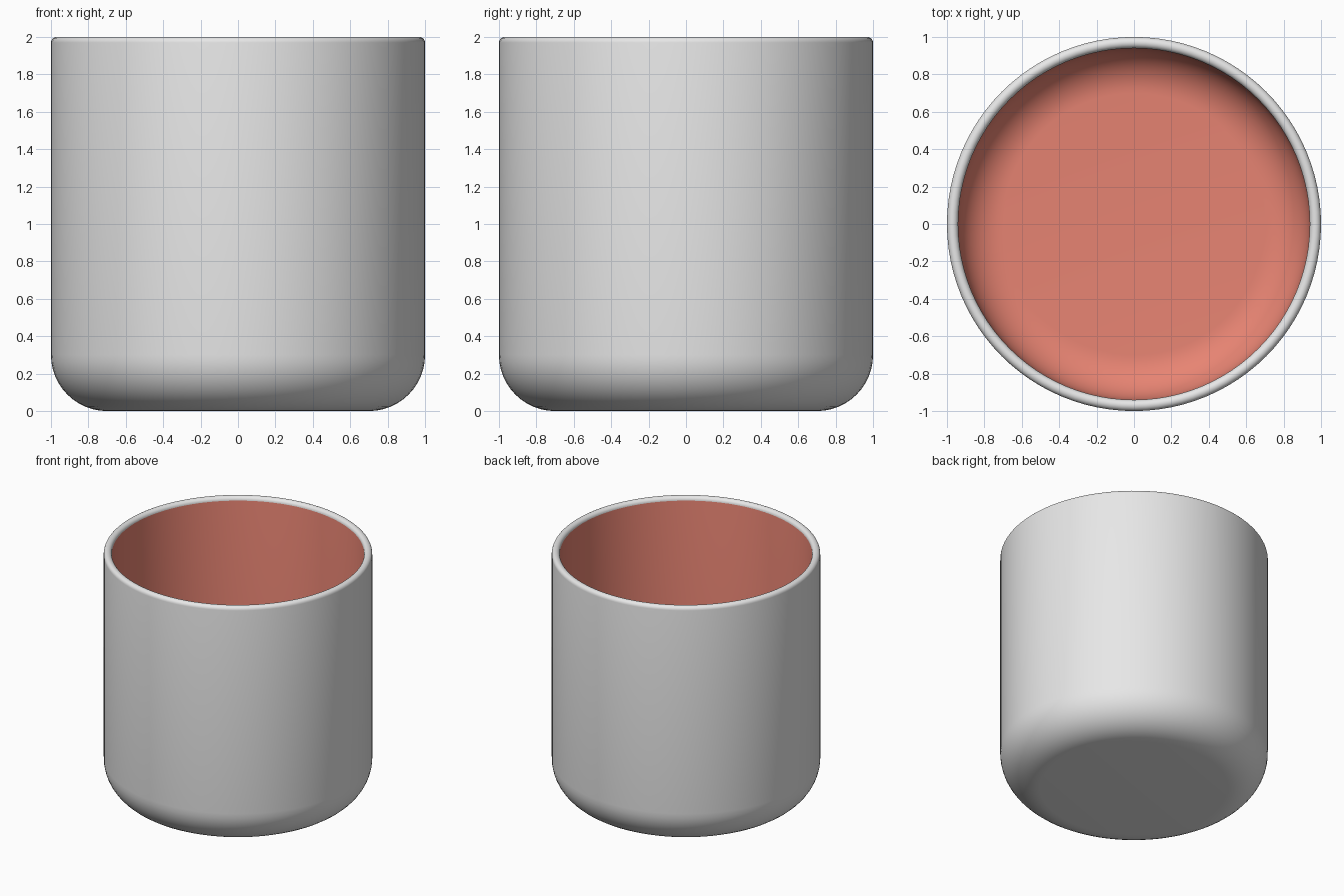
import bpy
import bmesh
from math import cos, sin, pi

cube = bpy.data.objects.get("Cube")
if cube:
    bpy.data.objects.remove(cube, do_unlink=True)

SEGMENTS = 96
HEIGHT = 2.0
RADIUS = 1.0
WALL = 0.06
FILLET = 0.3


def make_material(name, rgb):
    mat = bpy.data.materials.new(name)
    mat.use_nodes = True
    color = (*rgb, 1.0)
    mat.diffuse_color = color
    mat.node_tree.nodes["Principled BSDF"].inputs["Base Color"].default_value = color
    return mat


def arc(cx, cz, r, start, end, steps):
    """Points (radius, height) along a circular arc."""
    angles = [start + (end - start) * i / steps for i in range(steps + 1)]
    return [(cx + r * cos(a), cz + r * sin(a)) for a in angles]


def lathe(name, profile, colors, inside):
    """Spin a profile about z, capping on-axis ends; inside(i) picks the second colour."""
    bm = bmesh.new()
    rings = []
    for r, z in profile:
        if r == 0:
            rings.append([bm.verts.new((0, 0, z))] * SEGMENTS)
        else:
            rings.append([bm.verts.new((r * cos(2 * pi * k / SEGMENTS),
                                        r * sin(2 * pi * k / SEGMENTS), z))
                          for k in range(SEGMENTS)])
    for i, (a, b) in enumerate(zip(rings, rings[1:])):
        for k in range(SEGMENTS):
            n = (k + 1) % SEGMENTS
            corners = list(dict.fromkeys([a[k], a[n], b[n], b[k]]))
            face = bm.faces.new(corners)
            face.material_index = int(inside(i))
    bmesh.ops.recalc_face_normals(bm, faces=bm.faces)
    mesh = bpy.data.meshes.new(name)
    bm.to_mesh(mesh)
    bm.free()
    for mat in colors:
        mesh.materials.append(mat)
    obj = bpy.data.objects.new(name, mesh)
    bpy.context.collection.objects.link(obj)
    bpy.ops.object.select_all(action="DESELECT")
    obj.select_set(True)
    bpy.context.view_layer.objects.active = obj
    bpy.ops.object.shade_smooth_by_angle()
    return obj


white = make_material("white glaze", (0.8, 0.8, 0.8))
coral = make_material("coral lining", (0.8, 0.23, 0.17))

# Outer shell with a rounded base, then the rounded rim
center = RADIUS - FILLET
lip = WALL / 2
outer = [(0, 0)] + arc(center, FILLET, FILLET, -pi / 2, 0, 12)
rim = arc(RADIUS - lip, HEIGHT - lip, lip, 0, pi, 10)

# Inner lining with a matching rounded floor
lining = arc(center, FILLET, FILLET - WALL, 0, -pi / 2, 12) + [(0, WALL)]

first_inside = len(outer) + len(rim) - 1
lathe("cup", outer + rim + lining, [white, coral], lambda i: i >= first_inside)
